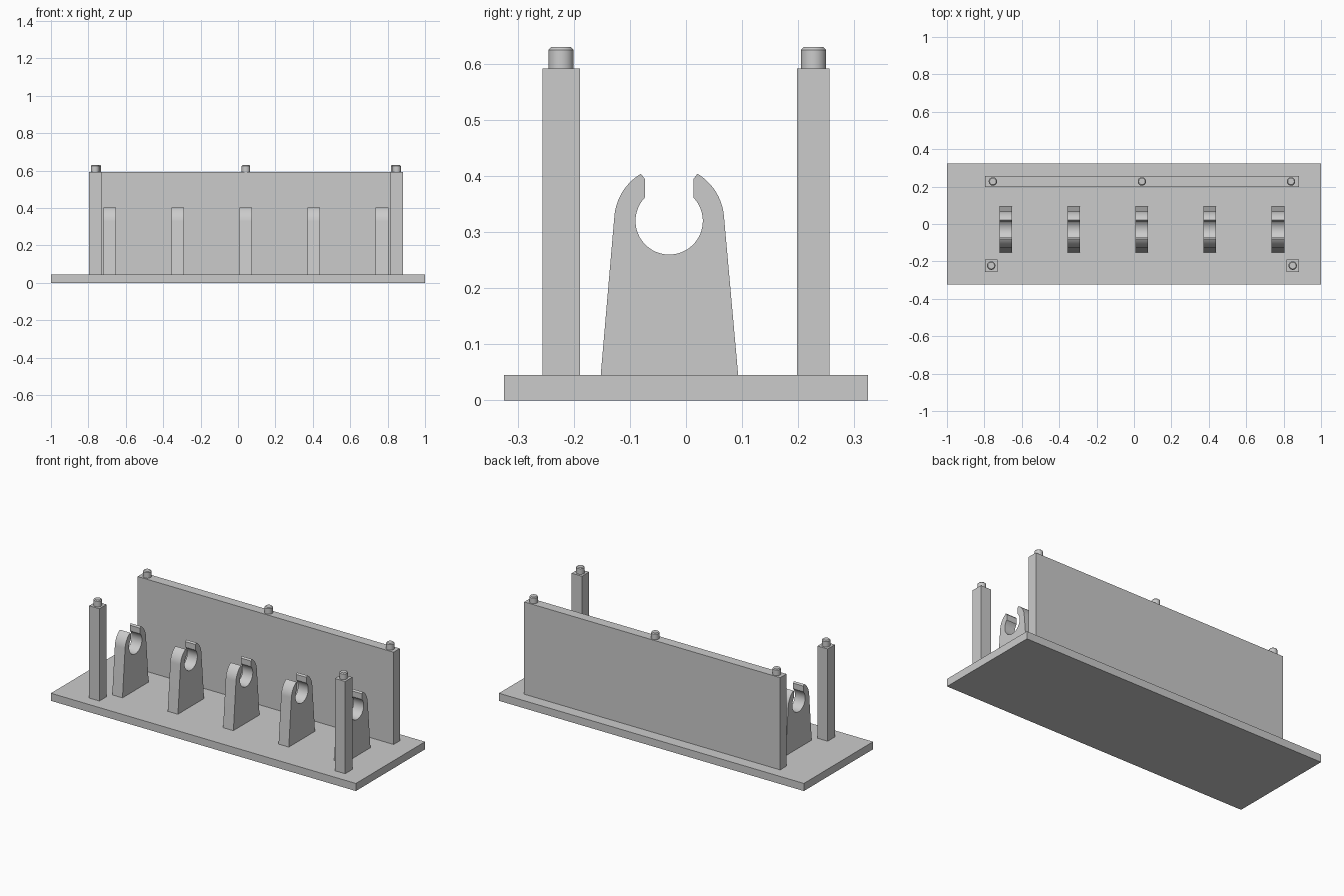
import bpy
import bmesh
from math import sin, cos, radians, asin, acos, degrees

cube = bpy.data.objects.get("Cube")
if cube:
    bpy.data.objects.remove(cube, do_unlink=True)

GREY = (0.6, 0.6, 0.6, 1)
mat = bpy.data.materials.new("plain grey")
mat.use_nodes = True
mat.diffuse_color = GREY
mat.node_tree.nodes["Principled BSDF"].inputs["Base Color"].default_value = GREY


def finish(name, bm, smooth=False):
    bmesh.ops.recalc_face_normals(bm, faces=bm.faces)
    mesh = bpy.data.meshes.new(name)
    bm.to_mesh(mesh)
    bm.free()
    mesh.materials.append(mat)
    obj = bpy.data.objects.new(name, mesh)
    bpy.context.collection.objects.link(obj)
    if smooth:
        bpy.ops.object.select_all(action='DESELECT')
        obj.select_set(True)
        bpy.context.view_layer.objects.active = obj
        bpy.ops.object.shade_smooth_by_angle(angle=radians(30))
    return obj


def box(name, x, y, z):
    bm = bmesh.new()
    bmesh.ops.create_cube(bm, size=1)
    for v in bm.verts:
        for i, (low, high) in enumerate((x, y, z)):
            v.co[i] = high if v.co[i] > 0 else low
    return finish(name, bm)


def peg(name, x, y):
    """Round locating pin with a chamfered top."""
    bm = bmesh.new()
    rings = []
    for r, z in ((PEG_R, TOP), (PEG_R, PEG_TOP - 0.005), (PEG_R - 0.005, PEG_TOP)):
        rings.append([bm.verts.new((x + r * cos(radians(a)), y + r * sin(radians(a)), z))
                      for a in range(0, 360, 12)])
    for lower, upper in zip(rings, rings[1:]):
        for i in range(len(lower)):
            bm.faces.new((lower[i - 1], lower[i], upper[i], upper[i - 1]))
    bm.faces.new(rings[0])
    bm.faces.new(rings[-1])
    return finish(name, bm, True)


def arc(r, start, end, steps):
    angles = [radians(start + (end - start) * i / steps) for i in range(steps + 1)]
    return [(CY + r * cos(a), CZ + r * sin(a)) for a in angles]


def clip(name, x):
    """Tapered holder with a round socket open at the top."""
    gap = 0.0435
    mouth = degrees(acos(gap / SOCKET_R))
    tip = degrees(asin(0.084 / CLIP_R))
    outline = [(0.093, FLOOR)]
    outline += arc(CLIP_R, 4, tip, 14)
    outline += [(CY + gap, 0.395)]
    outline += arc(SOCKET_R, mouth, -180 - mouth, 44)
    outline += [(CY - gap, 0.395)]
    outline += arc(CLIP_R, 180 - tip, 176, 14)
    outline += [(-0.152, FLOOR)]
    bm = bmesh.new()
    face = bm.faces.new([bm.verts.new((x - 0.0335, y, z)) for y, z in outline])
    new = bmesh.ops.extrude_face_region(bm, geom=[face])["geom"]
    bmesh.ops.translate(bm, vec=(0.067, 0, 0),
                        verts=[g for g in new if isinstance(g, bmesh.types.BMVert)])
    return finish(name, bm, True)


FLOOR, TOP, PEG_TOP, PEG_R = 0.045, 0.592, 0.63, 0.0225
CY, CZ, CLIP_R, SOCKET_R = -0.03, 0.32, 0.098, 0.06
LEFT, RIGHT, MIDDLE = 0.882, -0.797, 0.0425

# Base, back wall and front posts
box("base_plate", (-1, 1), (-0.324, 0.324), (0, FLOOR))
box("back_wall", (RIGHT, LEFT), (0.198, 0.256), (FLOOR, TOP))
box("left_post", (LEFT - 0.067, LEFT), (-0.256, -0.189), (FLOOR, TOP))
box("right_post", (RIGHT, RIGHT + 0.067), (-0.256, -0.189), (FLOOR, TOP))

# Pegs on the wall and posts
for side, sign in (("left", 1), ("middle", 0), ("right", -1)):
    peg(side + "_wall_peg", MIDDLE + sign * 0.797, 0.2275)
    if sign:
        peg(side + "_post_peg", MIDDLE + sign * 0.806, -0.2225)

# Row of clips
for i in range(5):
    clip(f"clip_{i + 1}", MIDDLE + (i - 2) * 0.3637)
